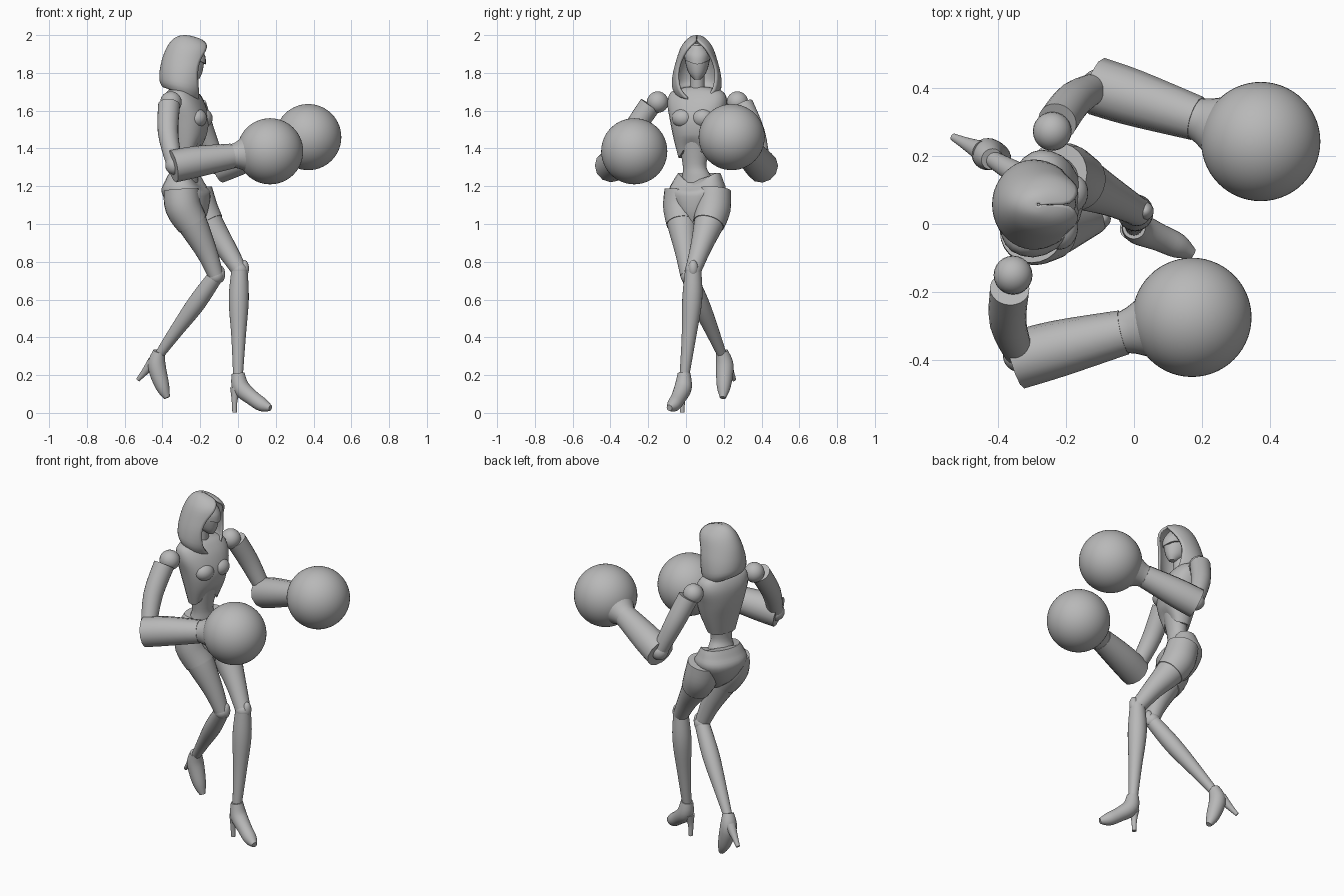
import bpy, bmesh, math
from mathutils import Vector

cube = bpy.data.objects.get("Cube")
if cube:
    bpy.data.objects.remove(cube)

grey = bpy.data.materials.new("plain_grey")
grey.use_nodes = True
COLOUR = (0.48, 0.48, 0.48, 1)
grey.diffuse_color = COLOUR
grey.node_tree.nodes["Principled BSDF"].inputs["Base Color"].default_value = COLOUR


def finish(name, bm, angle=40):
    bmesh.ops.recalc_face_normals(bm, faces=bm.faces)
    mesh = bpy.data.meshes.new(name)
    bm.to_mesh(mesh)
    bm.free()
    mesh.materials.append(grey)
    obj = bpy.data.objects.new(name, mesh)
    bpy.context.collection.objects.link(obj)
    bpy.ops.object.select_all(action="DESELECT")
    obj.select_set(True)
    bpy.context.view_layer.objects.active = obj
    bpy.ops.object.shade_smooth_by_angle(angle=math.radians(angle))
    return obj


def spline(keys, steps):
    """Smooth in-between values through a list of key tuples."""
    out = []
    for i in range(len(keys) - 1):
        p0, p1 = keys[max(i - 1, 0)], keys[i]
        p2, p3 = keys[i + 1], keys[min(i + 2, len(keys) - 1)]
        for s in range(steps):
            t = s / steps
            out.append([0.5 * (2 * b + (c - a) * t + (2 * a - 5 * b + 4 * c - d) * t * t
                               + (3 * b - a - 3 * c + d) * t ** 3)
                        for a, b, c, d in zip(p0, p1, p2, p3)])
    return out + [list(keys[-1])]


def skin(bm, rings, closed=True):
    n = len(rings[0])
    for lo, hi in zip(rings, rings[1:]):
        for j in range(n if closed else n - 1):
            k = (j + 1) % n
            bm.faces.new((lo[j], lo[k], hi[k], hi[j]))


def loft(name, keys, yaw=None, steps=4, sides=24, power=1.0, notch=None):
    """Rings (x, y, z, depth, width): level when yaw is given, else square to the path."""
    keys = [k if len(k) == 5 else (*k, k[3]) for k in keys]
    path = spline(keys, steps)
    bm = bmesh.new()
    rings = []
    for i, (x, y, z, a, b) in enumerate(path):
        centre = Vector((x, y, z))
        if yaw is None:
            ahead = Vector(path[min(i + 1, len(path) - 1)][:3])
            tangent = (ahead - Vector(path[max(i - 1, 0)][:3])).normalized()
            v = (Vector((0, 1, 0)) - tangent * tangent.y).normalized()
            u = v.cross(tangent)
        else:
            u = Vector((math.cos(yaw), math.sin(yaw), 0))
            v = Vector((-u.y, u.x, 0))
        ring = []
        for j in range(sides):
            t = math.tau * j / sides
            c, s = math.cos(t), math.sin(t)
            p = centre + u * math.copysign(abs(c) ** power, c) * a
            p += v * math.copysign(abs(s) ** power, s) * b
            if notch:
                level, rise = notch
                p.z += rise * max(c, 0) ** 4 * max(0, 1 - abs(z - level) / 0.12)
            ring.append(bm.verts.new(p))
        rings.append(ring)
    skin(bm, rings)
    bm.faces.new(rings[0])
    bm.faces.new(rings[-1])
    return finish(name, bm)


def ball(name, centre, size, yaw=0.0, seg=24):
    bm = bmesh.new()
    bmesh.ops.create_uvsphere(bm, u_segments=seg, v_segments=seg // 2, radius=1)
    obj = finish(name, bm)
    obj.location = centre
    obj.scale = size if isinstance(size, tuple) else (size,) * 3
    obj.rotation_euler.z = yaw
    return obj


# Torso, turned towards its right
turn = math.radians(-16)
loft("ribcage", [(-.27, .045, 1.35, .06, .085), (-.265, .05, 1.45, .09, .115),
                 (-.27, .055, 1.55, .11, .14), (-.285, .06, 1.64, .1, .16),
                 (-.295, .06, 1.7, .07, .14), (-.295, .06, 1.725, .04, .06)],
     turn, power=.85, notch=(1.35, .07))
loft("waist", [(-.29, .065, 1.2, .08, .1), (-.275, .055, 1.26, .06, .075),
               (-.27, .045, 1.32, .052, .064), (-.265, .05, 1.46, .075, .095)], turn)
loft("pelvis", [(-.225, .045, 1.0, .04, .025), (-.255, .05, 1.07, .095, .09),
                (-.275, .06, 1.17, .122, .15), (-.28, .065, 1.23, .095, .135),
                (-.28, .07, 1.27, .075, .115)],
     math.radians(-22), power=.9, notch=(1.27, -.06))
side = Vector((-math.sin(turn), math.cos(turn), 0))
for label, s in (("left", 1), ("right", -1)):
    ball(label + "_bust", Vector((-.2, .035, 1.56)) + side * s * .055,
         (.05, .058, .05), turn)

# Neck, head and face mask
loft("neck", [(-.3, .06, 1.66, .05), (-.285, .06, 1.73, .038), (-.275, .06, 1.82, .04)], steps=2)
loft("head", [(-.225, .06, 1.765, .018, .016), (-.25, .06, 1.8, .06, .046),
              (-.265, .06, 1.86, .085, .064), (-.27, .06, 1.91, .082, .062),
              (-.275, .06, 1.955, .04, .03)], 0)
loft("brow_plate", [(-.26, .06, 1.865, .09, .066), (-.265, .06, 1.905, .091, .066),
                    (-.265, .06, 1.95, .06, .035)], 0, notch=(1.865, -.02))

# Hood: open rings (z, centre x, depth, width, half opening)
bm = bmesh.new()
rings = []
hood_keys = [(1.69, -.3, .1, .115, .045), (1.73, -.295, .12, .132, .09), (1.8, -.285, .13, .126, .104),
             (1.87, -.275, .128, .108, .085), (1.935, -.262, .115, .085, .045),
             (1.975, -.268, .08, .055, .004), (1.995, -.28, .035, .028, .001), (2.0, -.28, .004, .004, .0002)]
for z, cx, depth, width, gap in spline(hood_keys, 3):
    start = math.asin(max(.01, min(.95, gap / width)))
    ring = []
    for j in range(33):
        t = start + (math.tau - 2 * start) * j / 32
        drop = max(0, 1 - (z - 1.69) / .15) * .035 * math.cos(t)
        ring.append(bm.verts.new((cx + depth * math.cos(t), .057 + width * math.sin(t), z - drop)))
    rings.append(ring)
skin(bm, rings, closed=False)
hood = finish("hood", bm)
shell = hood.modifiers.new("thickness", "SOLIDIFY")
shell.thickness = .012
shell.offset = -1

# Arms with large round gloves
arms = {
    "right": dict(shoulder=(-.355, -.15, 1.645), glove=(.17, -.274, 1.385),
                  upper=[(-.365, -.19, 1.63, .058), (-.37, -.29, 1.48, .054), (-.335, -.385, 1.31, .042)],
                  fore=[(-.345, -.4, 1.305, .086), (-.22, -.365, 1.33, .083), (-.03, -.318, 1.36, .066)]),
    "left": dict(shoulder=(-.24, .272, 1.645), glove=(.372, .242, 1.46),
                 upper=[(-.225, .3, 1.63, .058), (-.175, .365, 1.48, .054), (-.105, .405, 1.31, .042)],
                 fore=[(-.11, .405, 1.3, .086), (.0, .37, 1.34, .083), (.185, .31, 1.405, .066)]),
}
for label, arm in arms.items():
    ball(label + "_shoulder", arm["shoulder"], .057)
    loft(label + "_upper_arm", arm["upper"])
    ball(label + "_elbow", arm["upper"][-1][:3], .05)
    loft(label + "_forearm", arm["fore"], sides=12)
    ball(label + "_glove", arm["glove"], .175, seg=56)
    wrist = Vector(arm["fore"][-1][:3])
    reach = Vector(arm["glove"]) - wrist
    loft(label + "_cuff", [(*(wrist + reach * f), r) for f, r in
                           ((-.05, .06), (.12, .07), (.4, .1))], steps=2)

# Legs, crossed, with heeled shoes
legs = {
    "right": dict(thigh=[(-.3, -.02, 1.18, .09), (-.29, -.025, 1.09, .092), (-.24, -.02, 1.0, .08),
                         (-.165, -.002, .85, .056), (-.118, .01, .73, .041)],
                  shin=[(-.118, .015, .725, .041), (-.22, .075, .58, .048),
                        (-.33, .14, .43, .036), (-.415, .19, .31, .025)],
                  shoe=[(-.417, .19, .325, .032), (-.43, .205, .25, .047),
                        (-.4, .2, .14, .037), (-.375, .195, .08, .016)],
                  heel=[(-.45, .215, .27, .03), (-.495, .237, .215, .018), (-.53, .255, .175, .011)]),
    "left": dict(thigh=[(-.225, .15, 1.18, .085), (-.2, .142, 1.08, .09), (-.155, .12, 1.0, .079),
                        (-.07, .08, .88, .057), (.005, .04, .76, .043)],
                 shin=[(.008, .038, .755, .043), (.004, .033, .6, .053),
                       (.003, .015, .4, .038), (.0, -.008, .2, .026)],
                 shoe=[(.0, -.01, .21, .034), (.015, -.015, .135, .046),
                       (.075, -.04, .08, .04), (.13, -.065, .042, .036), (.172, -.088, .026, .016)],
                 heel=[(-.012, -.015, .13, .03), (-.018, -.02, .07, .016), (-.018, -.02, .002, .012)]),
}
for label, leg in legs.items():
    loft(label + "_thigh", leg["thigh"])
    loft(label + "_shorts_cuff", [(x, y, z, r + .004) for x, y, z, r in leg["thigh"][:3]])
    knee = Vector(leg["shin"][0][:3])
    ball(label + "_knee", knee, .044)
    ball(label + "_knee_plate", knee + Vector((.025, 0, .01)), (.025, .026, .045))
    for part in ("shin", "shoe", "heel"):
        loft(label + "_" + part, leg[part])
